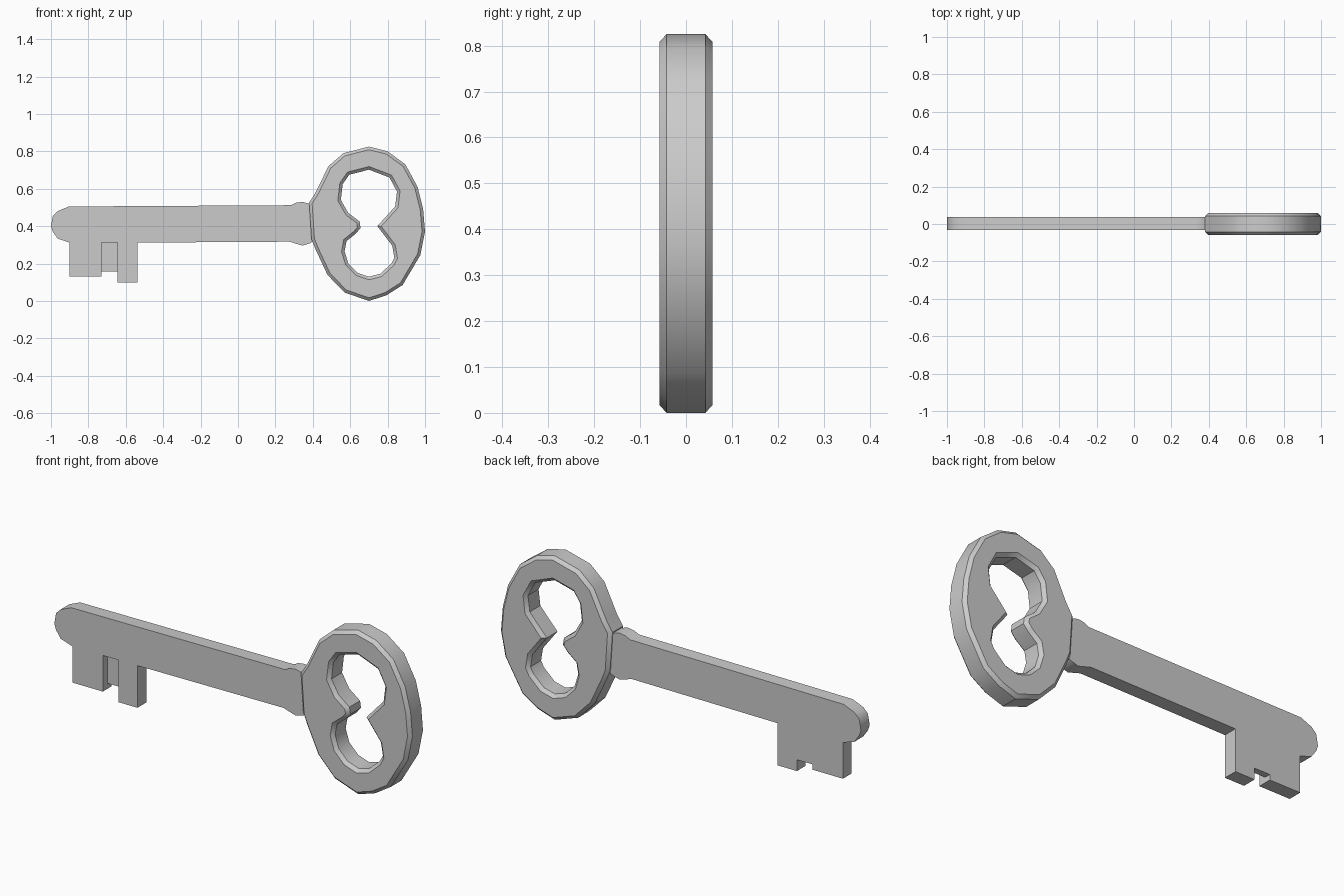
import bpy, bmesh, math
from mathutils import Vector

if "Cube" in bpy.data.objects:
    bpy.data.objects.remove(bpy.data.objects["Cube"])


def area(p):
    return sum(a[0] * b[1] - b[0] * a[1] for a, b in zip(p, p[1:] + p[:1])) / 2


def inset(points, d):
    """Move a closed loop towards its left side by d, with mitred corners."""
    out = []
    n = len(points)
    for i in range(n):
        a, b, c = (Vector(points[(i + k) % n]) for k in (-1, 0, 1))
        e1, e2 = (b - a).normalized(), (c - b).normalized()
        n1, n2 = Vector((-e1.y, e1.x)), Vector((-e2.y, e2.x))
        out.append(b + (n1 + n2) * d / max(0.4, 1 + n1.dot(n2)))
    return out


def plate(name, outlines, y0, y1, chamfer=0.0, rim=0.0):
    """Upright plate from x-z outlines (first outer, rest holes)."""
    bm = bmesh.new()
    caps = [[], []]
    for k, pts in enumerate(outlines):
        if (area(pts) > 0) != (k == 0):
            pts = pts[::-1]
        levels = [(y0, 0), (y1, 0)]
        if chamfer:
            levels = [(y0, rim), (y0 + chamfer, 0), (y1 - chamfer, 0), (y1, rim)]
        rings = [[bm.verts.new((p[0], y, p[1])) for p in inset(pts, d)] for y, d in levels]
        n = len(pts)
        for r, s in zip(rings, rings[1:]):
            for i in range(n):
                j = (i + 1) % n
                bm.faces.new((r[i], r[j], s[j], s[i]))
        for cap, r in zip(caps, (rings[0], rings[-1])):
            cap += [bm.edges.get((r[i], r[(i + 1) % n])) for i in range(n)]
    for cap, ny in zip(caps, (-1, 1)):
        bmesh.ops.triangle_fill(bm, use_beauty=True, edges=cap, normal=(0, ny, 0))
    bmesh.ops.recalc_face_normals(bm, faces=bm.faces)
    mesh = bpy.data.meshes.new(name)
    bm.to_mesh(mesh)
    bm.free()
    ob = bpy.data.objects.new(name, mesh)
    bpy.context.collection.objects.link(ob)
    bpy.ops.object.select_all(action='DESELECT')
    ob.select_set(True)
    bpy.context.view_layer.objects.active = ob
    bpy.ops.object.shade_smooth_by_angle(angle=math.radians(35))
    return ob


# Oval bow with a figure-eight opening
bow_outer = [(.70, .825), (.80, .80), (.895, .73), (.96, .61), (.99, .49), (1.0, .37),
             (.975, .245), (.88, .085), (.793, .03), (.70, 0), (.57, .045), (.478, .14),
             (.415, .275), (.393, .33), (.38, .525), (.415, .58), (.483, .72), (.563, .79)]
bow_hole = [(.70, .702), (.595, .675), (.56, .625), (.55, .54), (.59, .47), (.65, .425),
            (.655, .39), (.63, .36), (.58, .32), (.57, .265), (.59, .20), (.64, .15),
            (.70, .13), (.76, .145), (.82, .20), (.836, .23), (.825, .295), (.745, .40),
            (.84, .505), (.85, .585), (.81, .66)]
plate("bow", [bow_outer, bow_hole], -.058, .058, .016, .016)

# Shaft with rounded tip, collar and two teeth
shaft = [(-1, .40), (-.99, .455), (-.965, .48), (-.905, .505), (.285, .512), (.31, .525),
         (.345, .53), (.38, .52), (.41, .50), (.41, .33), (.39, .31), (.345, .296),
         (.307, .307), (.275, .317), (-.537, .312), (-.537, .10), (-.644, .10),
         (-.644, .312), (-.73, .312), (-.73, .13), (-.9, .13), (-.9, .312),
         (-.964, .333), (-.99, .37)]
plate("shaft", [shaft], -.032, .038)

# Thin web behind the groove between the teeth
web = [(-.73, .157), (-.644, .157), (-.644, .312), (-.73, .312)]
plate("tooth_web", [web], .006, .038)
